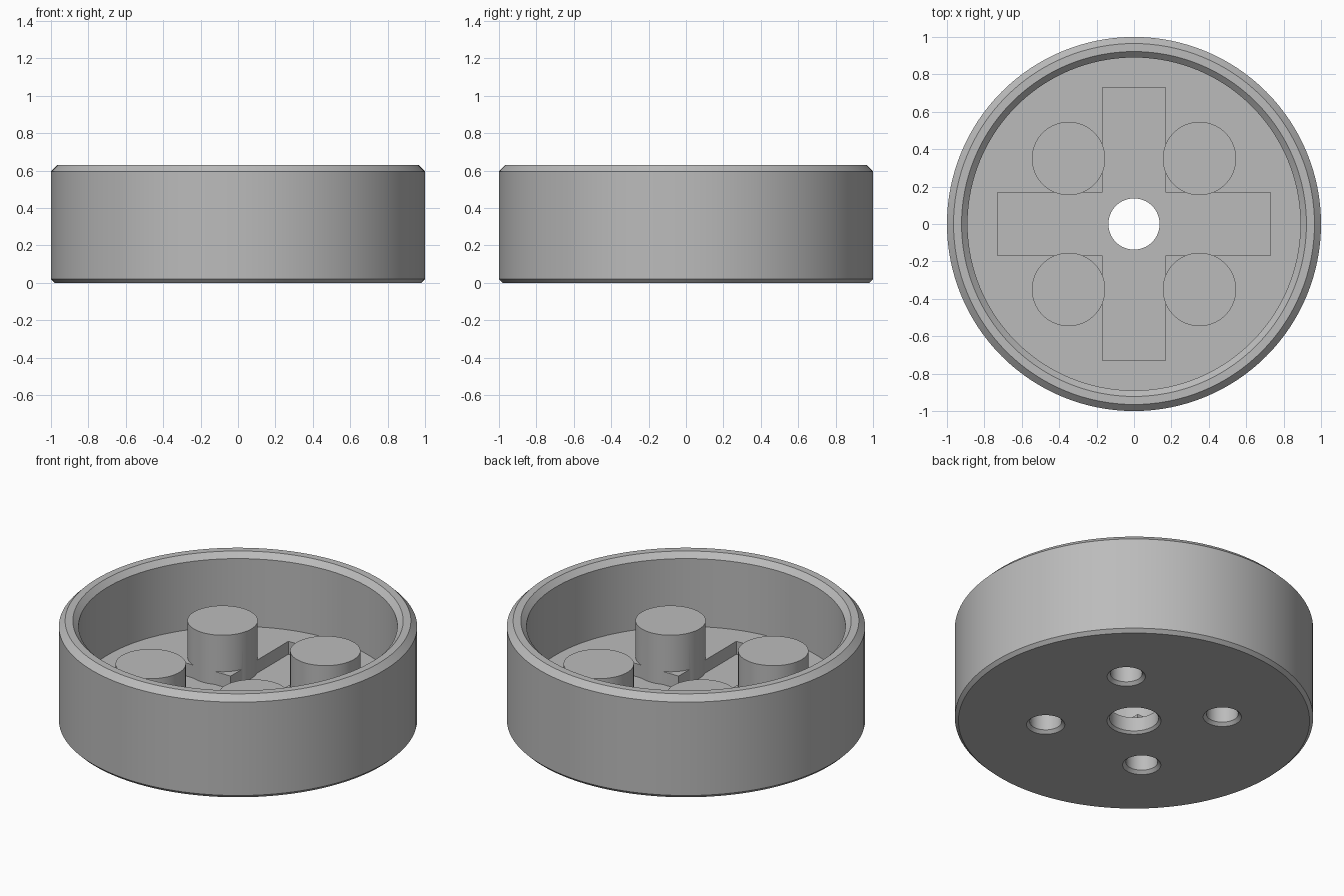
import bpy, bmesh, math

if "Cube" in bpy.data.objects:
    bpy.data.objects.remove(bpy.data.objects["Cube"])

SEG = 128
FLOOR, RECESS, PILLAR_TOP, HEIGHT = 0.18, 0.10, 0.405, 0.63
PILLAR_XY = [(x, y) for x in (-0.35, 0.35) for y in (-0.35, 0.35)]

grey = bpy.data.materials.new("grey")
grey.diffuse_color = (0.5, 0.5, 0.5, 1)
grey.use_nodes = True
grey.node_tree.nodes["Principled BSDF"].inputs["Base Color"].default_value = grey.diffuse_color


def add_object(name, bm):
    bmesh.ops.remove_doubles(bm, verts=bm.verts, dist=1e-5)
    bmesh.ops.recalc_face_normals(bm, faces=bm.faces)
    mesh = bpy.data.meshes.new(name)
    bm.to_mesh(mesh)
    bm.free()
    mesh.materials.append(grey)
    obj = bpy.data.objects.new(name, mesh)
    bpy.context.collection.objects.link(obj)
    return obj


def lathe(name, profile, x=0, y=0, seg=SEG):
    """Turn a radius/height profile into a closed solid around a vertical axis."""
    bm = bmesh.new()
    rings = []
    for r, z in profile:
        rings.append([bm.verts.new((x + r * math.cos(2 * math.pi * i / seg),
                                    y + r * math.sin(2 * math.pi * i / seg), z))
                      for i in range(seg)])
    for a, b in zip(rings, rings[1:]):
        for i in range(seg):
            j = (i + 1) % seg
            bm.faces.new((a[i], a[j], b[j], b[i]))
    bm.faces.new(rings[0][::-1])
    bm.faces.new(rings[-1])
    return add_object(name, bm)


def plus_prism(name, half_width, reach, z0, z1):
    """Extruded plus-shaped solid."""
    w, r = half_width, reach
    arm = [(w, w), (r, w), (r, -w)]
    outline = []
    for k in range(4):
        c, s = round(math.cos(-k * math.pi / 2)), round(math.sin(-k * math.pi / 2))
        outline += [(c * x - s * y, s * x + c * y) for x, y in arm]
    bm = bmesh.new()
    face = bm.faces.new([bm.verts.new((x, y, z0)) for x, y in outline])
    ext = bmesh.ops.extrude_face_region(bm, geom=[face])
    moved = [g for g in ext["geom"] if isinstance(g, bmesh.types.BMVert)]
    bmesh.ops.translate(bm, verts=moved, vec=(0, 0, z1 - z0))
    return add_object(name, bm)


def combine(target, tool, operation):
    mod = target.modifiers.new(operation.lower(), "BOOLEAN")
    mod.operation, mod.solver, mod.object = operation, "EXACT", tool
    bpy.context.view_layer.objects.active = target
    bpy.ops.object.modifier_apply(modifier=mod.name)
    bpy.data.objects.remove(tool, do_unlink=True)


# Round cup with chamfered base and rim
cup = lathe("round_cup", [
    (0.98, 0), (1, 0.02), (1, HEIGHT - 0.035), (0.965, HEIGHT),
    (0.922, HEIGHT), (0.89, HEIGHT - 0.032), (0.89, FLOOR)])

# Cross-shaped recess in the floor
combine(cup, plus_prism("recess_cutter", 0.168, 0.73, RECESS, 0.3), "DIFFERENCE")

# Four pillars, each with a blind chamfered hole from below
for x, y in PILLAR_XY:
    combine(cup, lathe("pillar", [(0.196, 0.06), (0.196, PILLAR_TOP)], x, y), "UNION")
for x, y in PILLAR_XY:
    combine(cup, lathe("hole_cutter", [(0.127, -0.02), (0.089, 0.018), (0.089, 0.3)],
                       x, y, 64), "DIFFERENCE")

# Central through hole
combine(cup, lathe("axle_cutter", [(0.171, -0.02), (0.137, 0.014), (0.137, 0.3)],
                   seg=64), "DIFFERENCE")

# Smooth walls with sharp edges
bpy.ops.object.select_all(action="DESELECT")
cup.select_set(True)
bpy.context.view_layer.objects.active = cup
bpy.ops.object.shade_smooth_by_angle(angle=math.radians(25))
